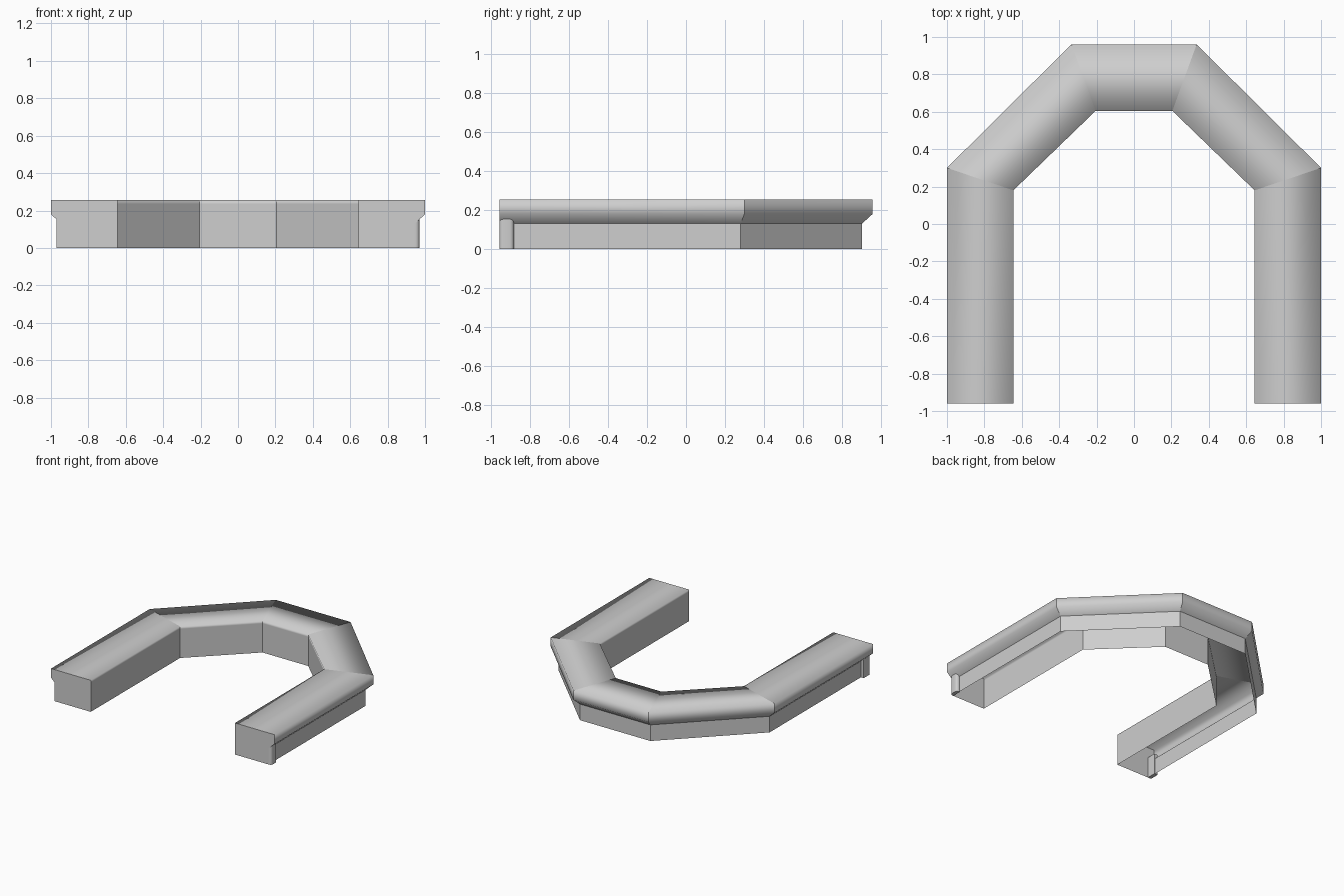
import bpy
import bmesh
from mathutils import Vector

if "Cube" in bpy.data.objects:
    bpy.data.objects.remove(bpy.data.objects["Cube"], do_unlink=True)

# Single stone colour
stone = bpy.data.materials.new("pale_grey")
stone.use_nodes = True
grey = (0.62, 0.62, 0.62, 1)
stone.diffuse_color = grey
stone.node_tree.nodes["Principled BSDF"].inputs["Base Color"].default_value = grey


def add_object(name, bm):
    mesh = bpy.data.meshes.new(name)
    bm.to_mesh(mesh)
    bm.free()
    mesh.materials.append(stone)
    obj = bpy.data.objects.new(name, mesh)
    bpy.context.collection.objects.link(obj)
    return obj


def mirrored(half):
    """Complete a half path across x = 0."""
    return half + [(-x, y) for x, y in reversed(half)]


# Outer and inner plan outlines of the arch
outer = mirrored([(1, -0.96), (1, 0.30), (0.335, 0.96)])
inner = mirrored([(0.645, -0.96), (0.645, 0.18), (0.205, 0.605)])

# Cross-section: fraction from outer to inner outline, and height
section = [(1, 0), (1, 0.235), (1, 0.255), (0, 0.255),
           (0, 0.18), (0.155, 0.13), (0.155, 0)]
LEDGE = 5

# Hollow counter body, open underneath
bm = bmesh.new()
rings = []
for o, i in zip(outer, inner):
    ring = []
    for t, z in section:
        p = Vector(o).lerp(Vector(i), t)
        ring.append(bm.verts.new((p.x, p.y, z)))
    rings.append(ring)
for a, b in zip(rings, rings[1:]):
    for k in range(len(section) - 1):
        bm.faces.new((a[k], a[k + 1], b[k + 1], b[k])).smooth = True
bm.faces.new(rings[0])
bm.faces.new(rings[-1])
bmesh.ops.recalc_face_normals(bm, faces=bm.faces)

# Crisp mitres, ends and ledge underside; soft upper edges
for ring in rings:
    members = set(ring)
    for e in bm.edges:
        if e.verts[0] in members and e.verts[1] in members:
            e.smooth = False
for a, b in zip(rings, rings[1:]):
    bm.edges.get((a[LEDGE], b[LEDGE])).smooth = False
add_object("arched_counter", bm)

# Rounded end posts under the ledge
for side, name in ((1, "left_end_post"), (-1, "right_end_post")):
    bm = bmesh.new()
    bmesh.ops.create_cube(bm, size=1)
    for v in bm.verts:
        v.co = (side * (0.955 + 0.03 * v.co.x),
                -0.9225 + 0.075 * v.co.y,
                0.085 + 0.17 * v.co.z)
    corners = [e for e in bm.edges
               if all(abs(v.co.x) > 0.96 for v in e.verts)
               and abs(e.verts[0].co.z - e.verts[1].co.z) > 0.1]
    bmesh.ops.bevel(bm, geom=corners, offset=0.02, segments=4,
                    profile=0.5, affect='EDGES')
    bmesh.ops.recalc_face_normals(bm, faces=bm.faces)
    post = add_object(name, bm)
    bpy.ops.object.select_all(action='DESELECT')
    post.select_set(True)
    bpy.context.view_layer.objects.active = post
    bpy.ops.object.shade_smooth_by_angle()
